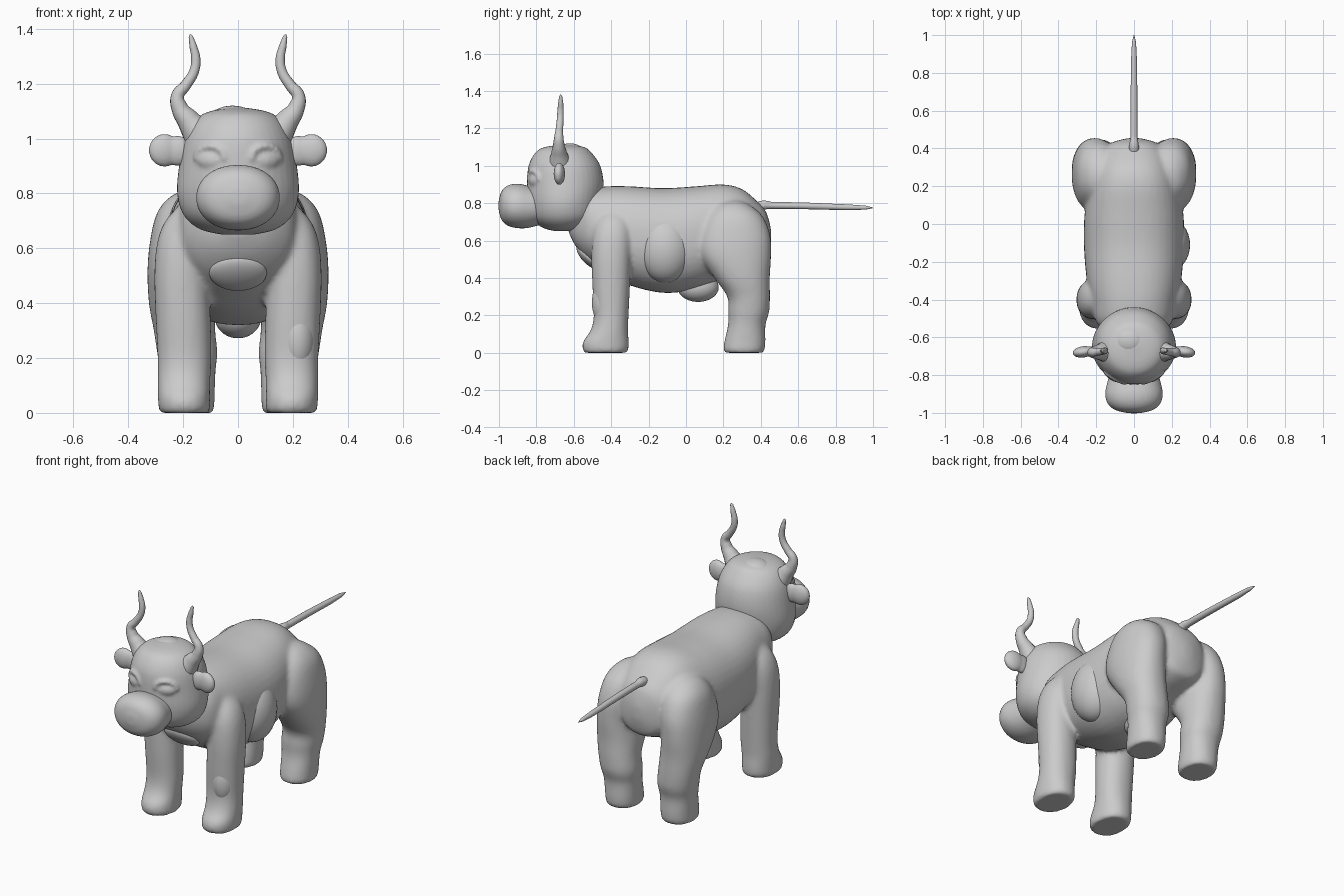
import bpy, bmesh, math
from mathutils import Matrix

if "Cube" in bpy.data.objects:
    bpy.data.objects.remove(bpy.data.objects["Cube"])


def smooth_stations(st, n=4):
    """Catmull-Rom resampling of cross-section stations."""
    out = []
    for i in range(len(st) - 1):
        p = [st[max(i - 1, 0)], st[i], st[i + 1], st[min(i + 2, len(st) - 1)]]
        for k in range(n):
            t = k / n
            out.append([0.5 * (2 * b + (c - a) * t + (2 * a - 5 * b + 4 * c - d) * t * t
                               + (3 * b - a - 3 * c + d) * t ** 3) for a, b, c, d in zip(*p)])
    return out + [list(st[-1])]


def loft(bm, st, axis='z', side=1, power=2.2, sides=40):
    """Stations are (position on axis, centre u, centre v, radius u, radius v)."""
    rings = []
    for pos, cu, cv, ru, rv in smooth_stations(st):
        ring = []
        for k in range(sides):
            a = 2 * math.pi * k / sides
            c, s = math.cos(a), math.sin(a)
            u = side * (cu + max(ru, .004) * math.copysign(abs(c) ** (2 / power), c))
            v = cv + max(rv, .004) * math.copysign(abs(s) ** (2 / power), s)
            ring.append(bm.verts.new((u, v, pos) if axis == 'z' else (u, pos, v)))
        rings.append(ring)
    for r, q in zip(rings, rings[1:]):
        for k in range(sides):
            j = (k + 1) % sides
            bm.faces.new((r[k], r[j], q[j], q[k]))
    bm.faces.new(rings[0])
    bm.faces.new(rings[-1])


def ball(bm, loc, radii, rx=0, rz=0):
    m = (Matrix.Translation(loc) @ Matrix.Rotation(math.radians(rz), 4, 'Z')
         @ Matrix.Rotation(math.radians(rx), 4, 'X') @ Matrix.Diagonal((*radii, 1)))
    bmesh.ops.create_uvsphere(bm, u_segments=32, v_segments=20, radius=1, matrix=m)


def finish(name, bm, voxel=0, soften=6):
    """Make the object; with a voxel size, fuse its overlapping shells into one skin."""
    bmesh.ops.recalc_face_normals(bm, faces=bm.faces)
    me = bpy.data.meshes.new(name)
    bm.to_mesh(me)
    bm.free()
    me.polygons.foreach_set("use_smooth", [True] * len(me.polygons))
    ob = bpy.data.objects.new(name, me)
    bpy.context.collection.objects.link(ob)
    if voxel:
        rm = ob.modifiers.new("fuse", 'REMESH')
        rm.mode = 'VOXEL'
        rm.voxel_size = voxel
        rm.use_smooth_shade = True
        sm = ob.modifiers.new("soften", 'SMOOTH')
        sm.factor = .5
        sm.iterations = soften


def blob(name, *args, **kw):
    bm = bmesh.new()
    ball(bm, *args, **kw)
    finish(name, bm)


def tube(name, pts, side=1):
    """Tapered tube through (x, y, z, radius) points."""
    cu = bpy.data.curves.new(name, 'CURVE')
    cu.dimensions = '3D'
    cu.bevel_depth = 1
    cu.bevel_resolution = 5
    cu.use_fill_caps = True
    sp = cu.splines.new('BEZIER')
    sp.bezier_points.add(len(pts) - 1)
    for bp, (x, y, z, r) in zip(sp.bezier_points, pts):
        bp.co = (side * x, y, z)
        bp.radius = r
        bp.handle_left_type = bp.handle_right_type = 'AUTO'
    ob = bpy.data.objects.new(name, cu)
    bpy.context.collection.objects.link(ob)


# torso and four legs, fused into one soft skin
torso = [(-.63, 0, .70, .05, .05), (-.59, 0, .69, .13, .12), (-.52, 0, .68, .20, .19),
         (-.42, 0, .655, .225, .235), (-.30, 0, .625, .25, .265), (-.12, 0, .60, .265, .28),
         (.05, 0, .615, .262, .275), (.20, 0, .65, .235, .25), (.30, 0, .655, .205, .22),
         (.38, 0, .635, .17, .175), (.43, 0, .62, .12, .13), (.455, 0, .62, .03, .04)]
front_leg = [(0, .195, -.43, .088, .112), (.015, .195, -.43, .094, .122), (.06, .197, -.428, .095, .122),
             (.12, .197, -.41, .096, .10), (.20, .195, -.40, .098, .093), (.35, .20, -.40, .10, .10),
             (.50, .207, -.40, .098, .105), (.62, .20, -.395, .095, .105),
             (.70, .18, -.39, .085, .09), (.76, .16, -.39, .05, .055)]
hind_leg = [(0, .18, .31, .087, .102), (.015, .18, .31, .093, .11), (.06, .18, .315, .095, .11),
            (.15, .182, .325, .10, .10), (.22, .185, .335, .11, .11), (.30, .195, .335, .112, .114),
            (.40, .205, .30, .12, .148), (.52, .21, .265, .12, .19), (.63, .20, .26, .12, .19),
            (.73, .185, .26, .11, .15), (.79, .165, .25, .08, .09), (.815, .155, .25, .03, .03)]
bm = bmesh.new()
loft(bm, torso, 'y', power=2.3)
for s in (1, -1):
    loft(bm, front_leg, side=s)
    loft(bm, hind_leg, side=s)
finish("body_and_legs", bm, .012, 8)

# head with soft closed eyes and arched lids
bm = bmesh.new()
loft(bm, [(.65, 0, -.65, .06, .05), (.67, 0, -.65, .14, .12), (.72, 0, -.65, .198, .177),
          (.80, 0, -.65, .222, .197), (.90, 0, -.645, .215, .205), (1.0, 0, -.65, .195, .192),
          (1.07, 0, -.655, .155, .15), (1.10, 0, -.65, .10, .105), (1.113, 0, -.64, .02, .02)], power=2)
for s in (1, -1):
    ball(bm, (s * .10, -.805, .92), (.055, .03, .035), rz=24 * s)
    for k in range(9):
        a = math.pi * k / 8
        x = .10 - .05 * math.cos(a)
        y = -.645 - .198 * math.sqrt(1 - (x / .21) ** 2)
        ball(bm, (s * x, y, .93 + .042 * math.sin(a)), (.014, .016, .014))
finish("head", bm, .008, 6)

# muzzle with nostrils
bm = bmesh.new()
loft(bm, [(-.76, 0, .78, .12, .09), (-.84, 0, .78, .142, .112), (-.90, 0, .785, .153, .119),
          (-.95, 0, .787, .14, .109), (-.985, 0, .787, .10, .08), (-1.002, 0, .787, .03, .025)], 'y', power=2.1)
for s in (1, -1):
    ball(bm, (s * .065, -.952, .855), (.02, .018, .016))
finish("muzzle", bm, .009, 5)

# paired ears and horns
for s, tag in ((1, "right"), (-1, "left")):
    bm = bmesh.new()
    ball(bm, (s * .268, -.677, .957), (.058, .03, .06), rz=-8 * s)
    ball(bm, (s * .22, -.675, .955), (.06, .027, .055))
    finish(f"ear_{tag}", bm, .006, 8)
    tube(f"horn_{tag}", [(.145, -.675, 1.02, .06), (.18, -.678, 1.065, .043), (.212, -.68, 1.11, .031),
                         (.22, -.68, 1.155, .024), (.19, -.677, 1.195, .02), (.16, -.673, 1.245, .018),
                         (.154, -.671, 1.29, .017), (.163, -.67, 1.335, .014),
                         (.172, -.67, 1.372, .008), (.174, -.67, 1.38, .002)], s)

# raised hide patches
blob("flank_patch", (.175, -.11, .555), (.122, .145, .18))
blob("forehead_patch", (-.02, -.62, 1.04), (.105, .095, .08))
blob("chest_patch", (0, -.52, .51), (.105, .035, .085), rx=45)
blob("leg_patch", (.215, -.43, .27), (.066, .073, .13))

# udder and tail
blob("udder", (0, .065, .35), (.085, .11, .078))
tube("tail", [(0, .36, .765, .03), (0, .41, .788, .026), (0, .46, .788, .019), (0, .65, .785, .018),
              (0, .86, .778, .016), (0, .96, .776, .011), (0, 1.0, .775, .002)])
